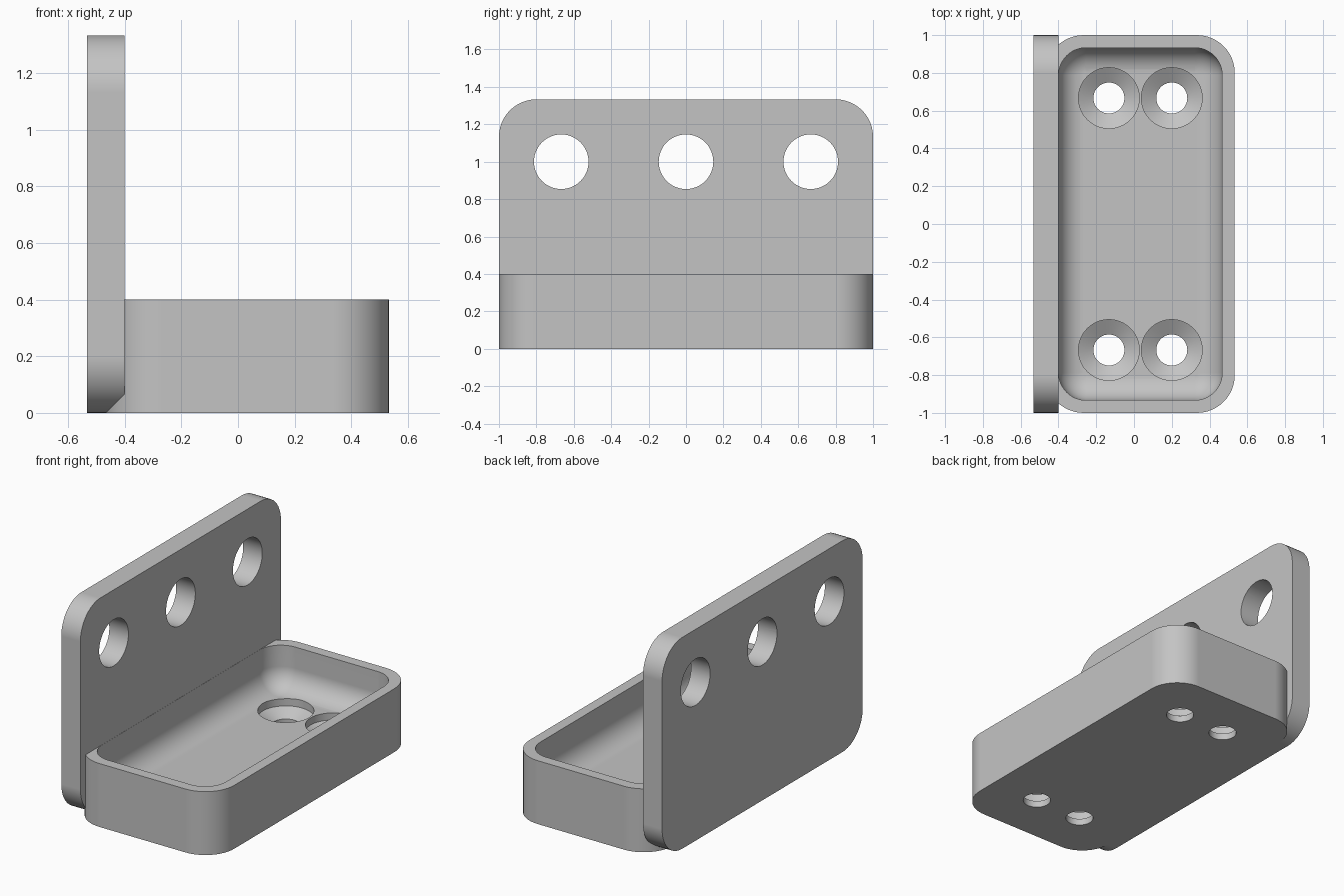
import bpy, bmesh, math
from mathutils import Matrix

if "Cube" in bpy.data.objects:
    bpy.data.objects.remove(bpy.data.objects["Cube"], do_unlink=True)

grey = bpy.data.materials.new("light_grey")
grey.use_nodes = True
grey.diffuse_color = (0.55, 0.55, 0.55, 1)
grey.node_tree.nodes["Principled BSDF"].inputs["Base Color"].default_value = (0.55, 0.55, 0.55, 1)


def outline(hx, hy, r, steps=12):
    """Rounded rectangle; a circle when hx = hy = r."""
    pts = []
    for q, (sx, sy) in enumerate([(1, 1), (-1, 1), (-1, -1), (1, -1)]):
        for i in range(steps + 1):
            a = (q + i / steps) * math.pi / 2
            pts.append((sx * (hx - r) + r * math.cos(a), sy * (hy - r) + r * math.sin(a)))
    return pts


def loft(name, sections, matrix):
    """Closed solid through rounded sections (z, hx, hy, r), listed bottom to top."""
    bm = bmesh.new()
    rings = [[bm.verts.new((x, y, z)) for x, y in outline(hx, hy, r)] for z, hx, hy, r in sections]
    n = len(rings[0])
    for low, high in zip(rings, rings[1:]):
        for i in range(n):
            j = (i + 1) % n
            bm.faces.new((low[i], low[j], high[j], high[i]))
    bm.faces.new(rings[0][::-1])
    bm.faces.new(rings[-1])
    bmesh.ops.remove_doubles(bm, verts=bm.verts, dist=1e-5)
    bmesh.ops.transform(bm, matrix=matrix, verts=bm.verts)
    bmesh.ops.recalc_face_normals(bm, faces=bm.faces)
    mesh = bpy.data.meshes.new(name)
    bm.to_mesh(mesh)
    bm.free()
    mesh.materials.append(grey)
    obj = bpy.data.objects.new(name, mesh)
    bpy.context.collection.objects.link(obj)
    return obj


def activate(obj):
    bpy.ops.object.select_all(action='DESELECT')
    obj.select_set(True)
    bpy.context.view_layer.objects.active = obj


def cut(obj, cutter):
    activate(obj)
    mod = obj.modifiers.new("cut", 'BOOLEAN')
    mod.operation = 'DIFFERENCE'
    mod.solver = 'EXACT'
    mod.object = cutter
    bpy.ops.object.modifier_apply(modifier=mod.name)
    bpy.data.objects.remove(cutter, do_unlink=True)


def finish(obj):
    activate(obj)
    bpy.ops.object.shade_smooth_by_angle(angle=math.radians(25))
    mod = obj.modifiers.new("flat_face_normals", 'WEIGHTED_NORMAL')
    mod.keep_sharp = True


# Upright mounting plate with three round holes
TURN = Matrix.Rotation(math.pi / 2, 4, 'Y')
half_h = 2 / 3
plate = loft("back_plate", [(-0.5333, half_h, 1, 0.2), (-0.4, half_h, 1, 0.2)],
             Matrix.Translation((0, 0, half_h)) @ TURN)
for y in (-0.667, 0, 0.667):
    hole = loft("plate_hole", [(-0.7, 0.146, 0.146, 0.146), (-0.2, 0.146, 0.146, 0.146)],
                Matrix.Translation((0, y, 1)) @ TURN)
    cut(plate, hole)
finish(plate)

# Tray body
tray = loft("tray", [(0, 0.5, 1, 0.2), (0.4, 0.5, 1, 0.2)], Matrix.Translation((0.0333, 0, 0)))

# Tray cavity with a rounded bottom edge
FLOOR, FILLET = 0.133, 0.133
hx, hy, corner = 0.433, 0.933, 0.145
sections = []
for i in range(11):
    a = i / 10 * math.pi / 2
    inset = FILLET * (1 - math.sin(a))
    sections.append((FLOOR + FILLET * (1 - math.cos(a)), hx - inset, hy - inset, corner - inset))
sections.append((0.6, hx, hy, corner))
cut(tray, loft("cavity", sections, Matrix.Translation((0.034, 0, 0))))

# Countersunk screw holes in the tray floor
screw = [(-0.1, 0.082), (0.042, 0.082), (0.088, 0.161), (0.2, 0.161)]
for x in (-0.133, 0.2):
    for y in (-0.667, 0.667):
        cut(tray, loft("screw_hole", [(z, r, r, r) for z, r in screw], Matrix.Translation((x, y, 0))))
finish(tray)
